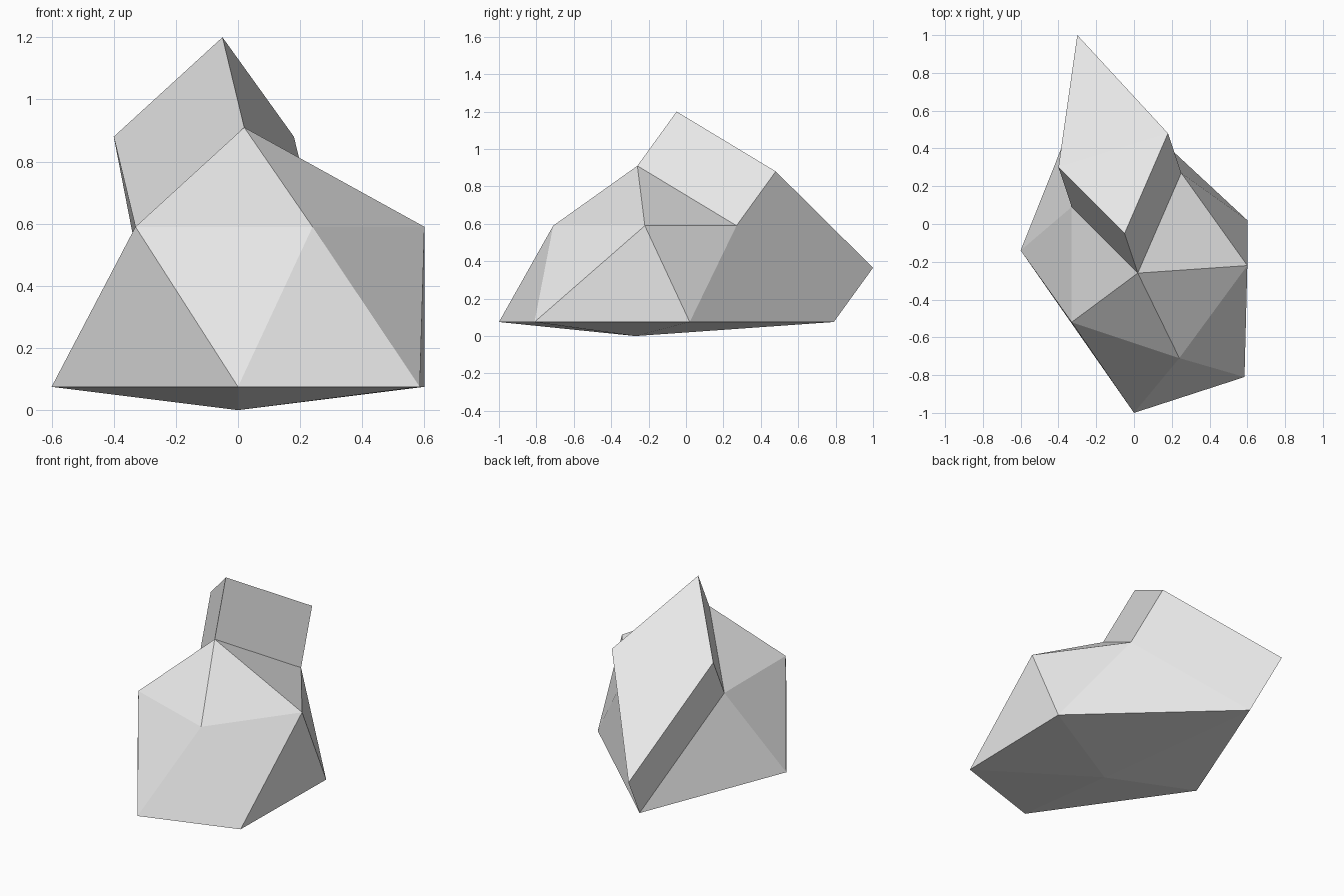
import bpy
import bmesh
from mathutils import Vector

cube = bpy.data.objects.get("Cube")
if cube:
    bpy.data.objects.remove(cube, do_unlink=True)

# One plain grey for the whole rock
grey = bpy.data.materials.new("light_grey")
grey.use_nodes = True
colour = (0.8, 0.8, 0.8, 1)
grey.diffuse_color = colour
grey.node_tree.nodes["Principled BSDF"].inputs["Base Color"].default_value = colour

bm = bmesh.new()


def ring(points, z):
    return [bm.verts.new((x, y, z)) for x, y in points]


# Twenty-sided body: two five-point rings between a top and a bottom point
top = bm.verts.new((0.02, -0.26, 0.91))
bottom = bm.verts.new((0, -0.27, 0))
upper = ring([(0.6, -0.22), (0.25, 0.27), (-0.33, 0.09), (-0.33, -0.52), (0.24, -0.71)], 0.59)
lower = ring([(0.6, 0.02), (-0.23, 0.79), (-0.6, -0.14), (0, -1), (0.585, -0.81)], 0.075)

for i in range(5):
    j = (i + 1) % 5
    bm.faces.new((lower[i], lower[j], upper[j]))
    bm.faces.new((bottom, lower[j], lower[i]))
    if i != 1:  # the back panel is raised below
        bm.faces.new((top, upper[i], upper[j]))
        bm.faces.new((upper[i], lower[i], upper[j]))

# Raised back panel: four side walls and a two-triangle cap
rim = [top, upper[1], lower[1], upper[2]]
push = Vector((-0.07, 0.21, 0.29))
cap = [bm.verts.new(v.co + push) for v in rim]
for i in range(4):
    j = (i + 1) % 4
    bm.faces.new((rim[i], rim[j], cap[j], cap[i]))
bm.faces.new((cap[0], cap[1], cap[3]))
bm.faces.new((cap[1], cap[2], cap[3]))

bmesh.ops.recalc_face_normals(bm, faces=bm.faces[:])
mesh = bpy.data.meshes.new("rock")
bm.to_mesh(mesh)
bm.free()
mesh.materials.append(grey)
bpy.context.collection.objects.link(bpy.data.objects.new("rock", mesh))
